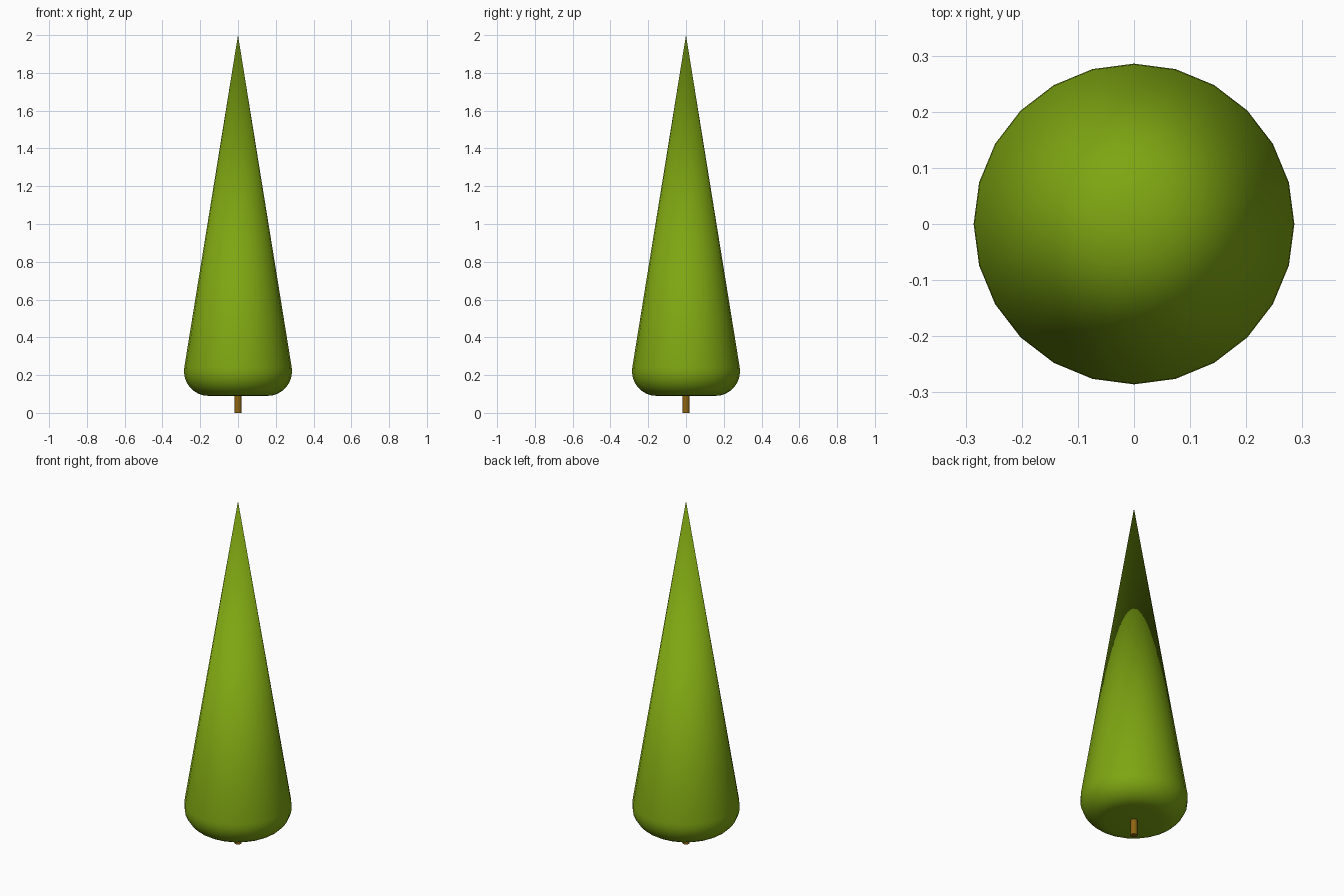
import bpy, bmesh, math

if "Cube" in bpy.data.objects:
    bpy.data.objects.remove(bpy.data.objects["Cube"])


def lathe(name, profile, sides, color, angle):
    """Revolve a (radius, z) profile around the z axis; zero radii become poles."""
    bm = bmesh.new()
    verts = [bm.verts.new((r, 0, z)) for r, z in profile]
    edges = [bm.edges.new(pair) for pair in zip(verts, verts[1:])]
    bmesh.ops.spin(bm, geom=verts + edges, cent=(0, 0, 0), axis=(0, 0, 1),
                   angle=math.tau, steps=sides, use_merge=True)
    bmesh.ops.remove_doubles(bm, verts=bm.verts, dist=1e-5)
    bmesh.ops.recalc_face_normals(bm, faces=bm.faces)
    mesh = bpy.data.meshes.new(name)
    bm.to_mesh(mesh)
    bm.free()
    obj = bpy.data.objects.new(name, mesh)
    bpy.context.collection.objects.link(obj)
    mat = bpy.data.materials.new(name + "_color")
    mat.diffuse_color = color
    mat.use_nodes = True
    mat.node_tree.nodes["Principled BSDF"].inputs["Base Color"].default_value = mat.diffuse_color
    mesh.materials.append(mat)
    bpy.ops.object.select_all(action='DESELECT')
    obj.select_set(True)
    bpy.context.view_layer.objects.active = obj
    bpy.ops.object.shade_smooth_by_angle(angle=math.radians(angle))
    return obj


# Foliage: flat underside, rounded lower rim, straight cone to the tip
rim_r, rim_z, fillet = 0.156, 0.22, 0.13
start, end, steps = -90, 9.2, 8
profile = [(0, rim_z - fillet)]
for i in range(steps + 1):
    a = math.radians(start + (end - start) * i / steps)
    profile.append((rim_r + fillet * math.cos(a), rim_z + fillet * math.sin(a)))
profile.append((0, 2.0))
lathe("foliage", profile, 24, (0.21, 0.38, 0.006, 1), 60)

# Trunk: short thin post reaching slightly into the foliage
lathe("trunk", [(0, 0), (0.019, 0), (0.019, 0.12), (0, 0.12)], 12,
      (0.27, 0.13, 0.006, 1), 40)
